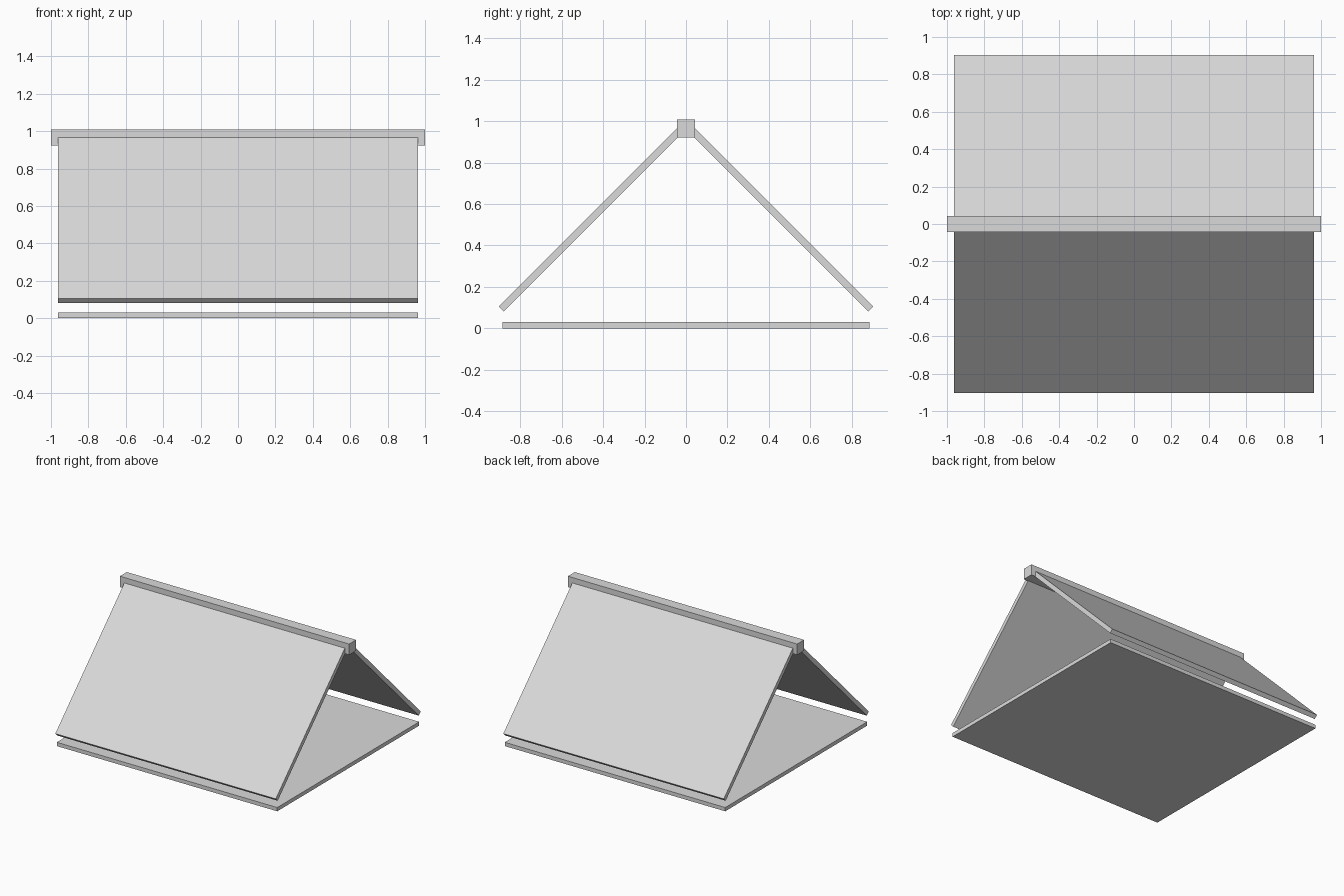
import bpy
import math

cube = bpy.data.objects.get("Cube")
if cube:
    bpy.data.objects.remove(cube, do_unlink=True)

grey = bpy.data.materials.new("light_grey")
grey.use_nodes = True
grey.diffuse_color = (0.7, 0.7, 0.7, 1)
grey.node_tree.nodes["Principled BSDF"].inputs["Base Color"].default_value = (0.7, 0.7, 0.7, 1)


def board(name, size, location, tilt=0):
    """Flat rectangular board, tilted about the x axis."""
    bpy.ops.mesh.primitive_cube_add(size=1)
    obj = bpy.context.object
    obj.name = name
    for v in obj.data.vertices:
        v.co = [c * s for c, s in zip(v.co, size)]
    obj.location = location
    obj.rotation_euler.x = math.radians(tilt)
    obj.data.materials.append(grey)
    return obj


WIDTH = 1.924

# Floor and ridge beam
board("floor_board", (WIDTH, 1.77, 0.03), (0, 0, 0.015))
board("ridge_beam", (2, 0.086, 0.086), (0, 0, 0.965))

# Sloping roof panels, whose top edges sit inside the beam
for name, side in (("front_roof_panel", -1), ("back_roof_panel", 1)):
    board(name, (WIDTH, 1.25, 0.034), (0, side * 0.449, 0.535), -side * 45)
